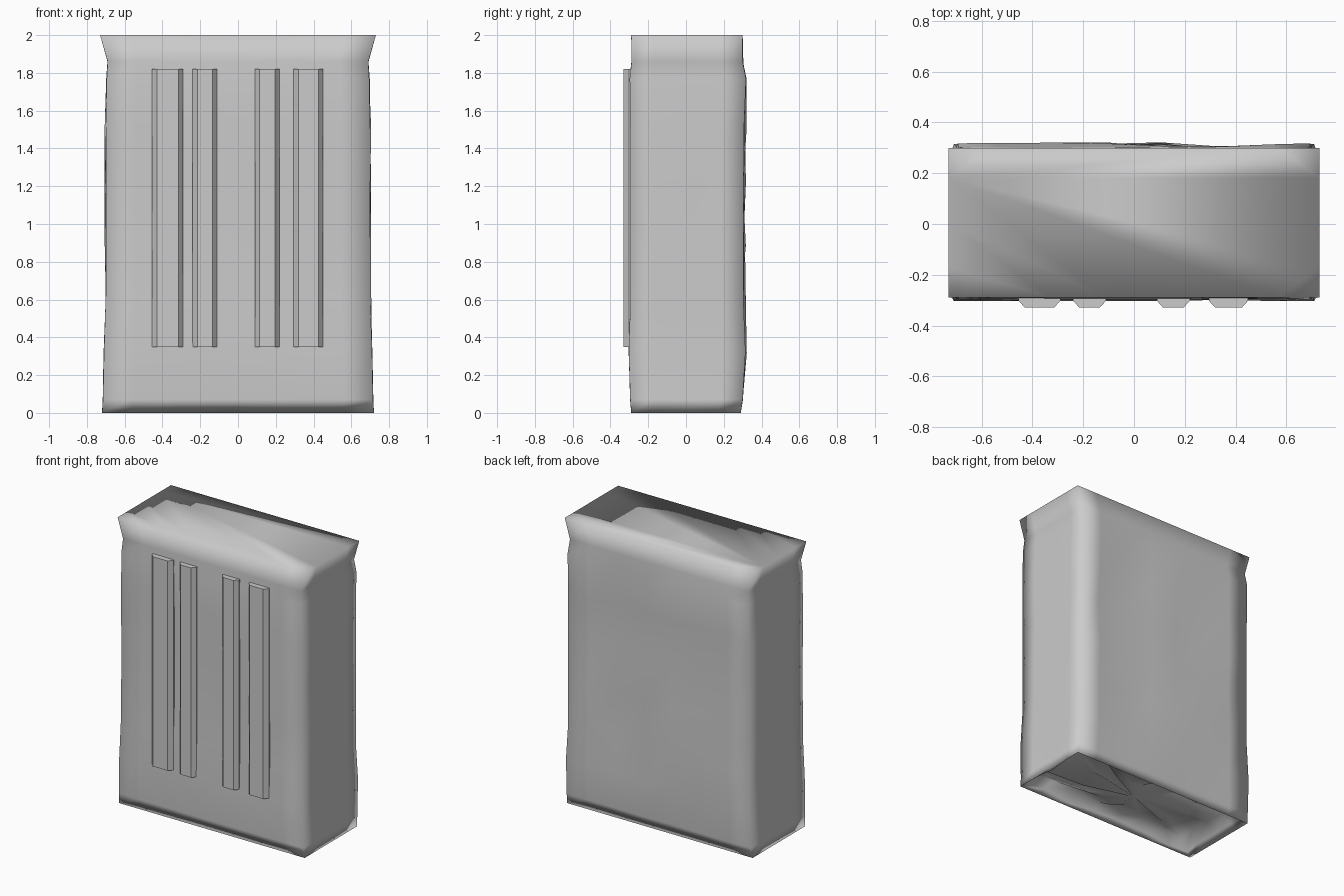
import bpy, bmesh, random

if "Cube" in bpy.data.objects:
    bpy.data.objects.remove(bpy.data.objects["Cube"])

random.seed(4)
mat = bpy.data.materials.new("pale grey")
mat.diffuse_color = (0.6, 0.6, 0.6, 1)
mat.use_nodes = True
mat.node_tree.nodes["Principled BSDF"].inputs["Base Color"].default_value = mat.diffuse_color


def finish(bm, name, smooth):
    bmesh.ops.recalc_face_normals(bm, faces=bm.faces)
    me = bpy.data.meshes.new(name)
    bm.to_mesh(me)
    bm.free()
    me.materials.append(mat)
    for p in me.polygons:
        p.use_smooth = smooth
    ob = bpy.data.objects.new(name, me)
    bpy.context.collection.objects.link(ob)
    return ob


# Crumpled sack: (z, half width, front y, back y, crumple amount)
levels = [
    (0.00, 0.72, -0.29, 0.29, 0.000),
    (0.07, 0.715, -0.295, 0.30, 0.004),
    (0.33, 0.71, -0.303, 0.315, 0.007),
    (0.60, 0.70, -0.295, 0.305, 0.016),
    (0.90, 0.70, -0.293, 0.305, 0.016),
    (1.20, 0.70, -0.293, 0.305, 0.016),
    (1.50, 0.70, -0.295, 0.308, 0.016),
    (1.77, 0.695, -0.298, 0.318, 0.010),
    (1.86, 0.69, -0.288, 0.30, 0.004),
    (2.00, 0.73, -0.29, 0.30, 0.000),
]
cols = [-1, -0.78, -0.45, -0.15, 0.15, 0.45, 0.78, 1]
sides = [0.2, 0.5, 0.8]


def ring(bm, z, w, f, b, j):
    pts = [(w * c, f + random.uniform(-0.3, 0.5) * j * (abs(c) < 1)) for c in cols]
    pts += [(w + random.uniform(-0.4, 0.4) * j, f + (b - f) * t) for t in sides]
    pts += [(w * c, b + random.uniform(-1.4, 1) * j * (abs(c) < 1)) for c in reversed(cols)]
    pts += [(-w + random.uniform(-0.4, 0.4) * j, f + (b - f) * t) for t in reversed(sides)]
    dz = 0.03 if 0.3 < z < 1.7 else 0
    return [bm.verts.new((x, y, z + random.uniform(-dz, dz))) for x, y in pts]


def bridge(bm, a, b):
    n = len(a)
    for i in range(n):
        k = (i + 1) % n
        bm.faces.new((a[i], a[k], b[k], b[i]))


bm = bmesh.new()
rings = [ring(bm, *l) for l in levels]
for a, b in zip(rings, rings[1:]):
    bridge(bm, a, b)
bm.faces.new(rings[-1])
# Sunken, rumpled underside
last = rings[0]
for s, z, j in ((0.95, 0.03, 0.015), (0.86, 0.10, 0.03), (0.5, 0.09, 0.05)):
    new = [bm.verts.new((v.co.x * s, v.co.y * s, z + random.uniform(-j, j)))
           for v in rings[0]]
    bridge(bm, new, last)
    last = new
centre = bm.verts.new((0, 0, 0.06))
for i in range(len(last)):
    bm.faces.new((last[i], centre, last[(i + 1) % len(last)]))
finish(bm, "sack_body", True)

# Raised bevelled strips on the front
strips = [(-0.455, -0.29), (-0.24, -0.11), (0.09, 0.22), (0.295, 0.45)]
for i, (x0, x1) in enumerate(strips):
    bm = bmesh.new()
    prof = [(x0, -0.285), (x0, -0.302), (x0 + 0.025, -0.33),
            (x1 - 0.025, -0.33), (x1, -0.302), (x1, -0.285)]
    lo = [bm.verts.new((x, y, 0.35)) for x, y in prof]
    hi = [bm.verts.new((x, y, 1.82)) for x, y in prof]
    bridge(bm, lo, hi)
    bm.faces.new(lo)
    bm.faces.new(hi)
    finish(bm, f"front_strip_{i + 1}", False)
